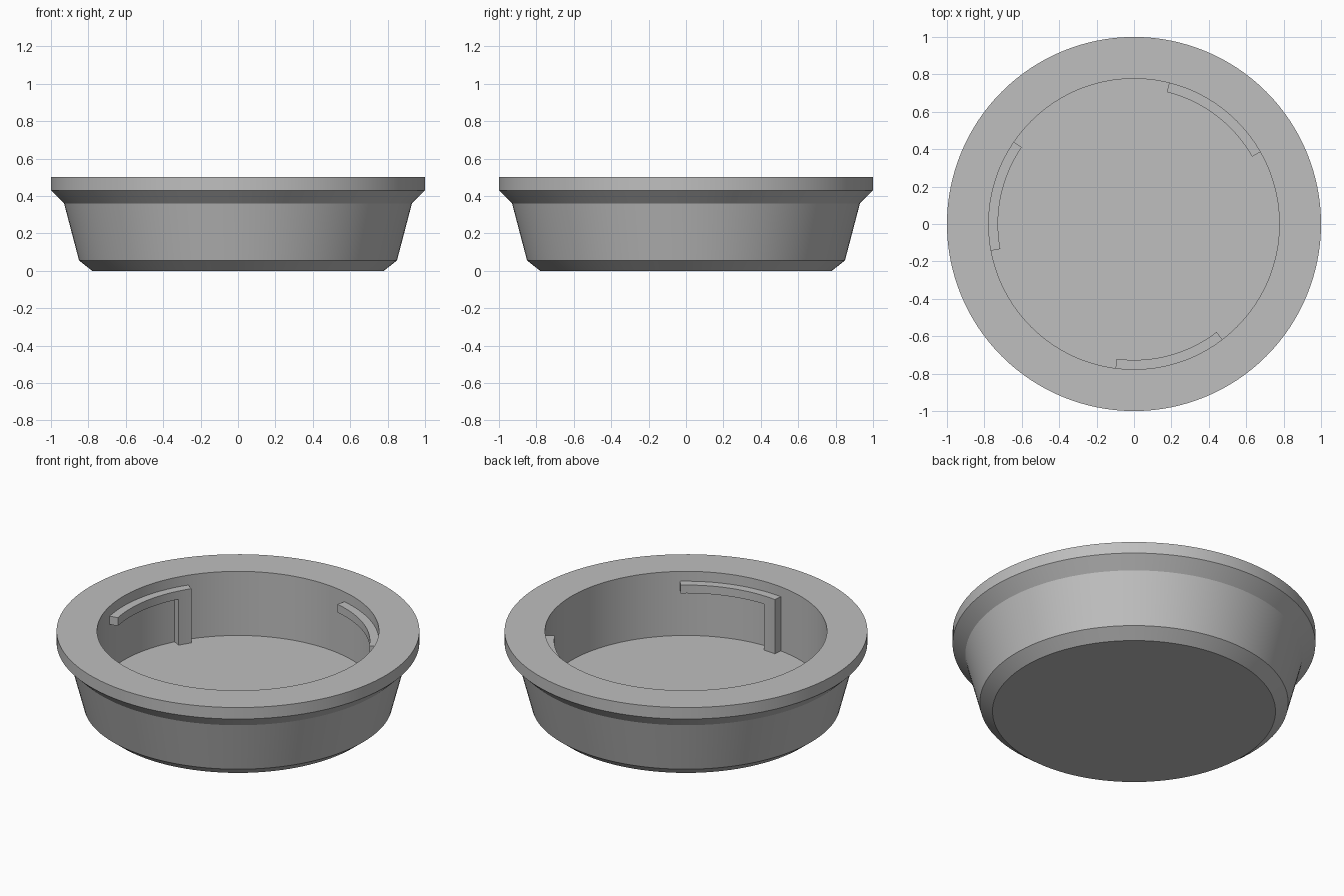
import bpy, bmesh
from math import radians, cos, sin, pi

if "Cube" in bpy.data.objects:
    bpy.data.objects.remove(bpy.data.objects["Cube"], do_unlink=True)

grey = bpy.data.materials.new("plain grey")
grey.use_nodes = True
grey.diffuse_color = (0.52, 0.52, 0.52, 1)
grey.node_tree.nodes["Principled BSDF"].inputs["Base Color"].default_value = grey.diffuse_color


def finish(bm, name):
    bmesh.ops.remove_doubles(bm, verts=bm.verts, dist=1e-5)
    bmesh.ops.recalc_face_normals(bm, faces=bm.faces)
    mesh = bpy.data.meshes.new(name)
    bm.to_mesh(mesh)
    bm.free()
    mesh.materials.append(grey)
    obj = bpy.data.objects.new(name, mesh)
    bpy.context.collection.objects.link(obj)
    bpy.ops.object.select_all(action='DESELECT')
    obj.select_set(True)
    bpy.context.view_layer.objects.active = obj
    bpy.ops.object.shade_smooth_by_angle(angle=radians(20))
    return obj


def lathe(name, profile, segments=128):
    """Turn a radius/height profile about the z axis."""
    bm = bmesh.new()
    verts = [bm.verts.new((r, 0, z)) for r, z in profile]
    edges = [bm.edges.new(pair) for pair in zip(verts, verts[1:])]
    bmesh.ops.spin(bm, geom=verts + edges, cent=(0, 0, 0), axis=(0, 0, 1),
                   angle=2 * pi, steps=segments)
    return finish(bm, name)


def arc_block(name, start, end, r_in, r_out, z_low, z_high, steps):
    """Sweep a rectangular section along an arc, angles in degrees."""
    bm = bmesh.new()
    corners = [(r_in, z_low), (r_out, z_low), (r_out, z_high), (r_in, z_high)]
    rings = []
    for i in range(steps + 1):
        a = radians(start + (end - start) * i / steps)
        rings.append([bm.verts.new((r * cos(a), r * sin(a), z)) for r, z in corners])
    for a, b in zip(rings, rings[1:]):
        for k in range(4):
            n = (k + 1) % 4
            bm.faces.new((a[k], a[n], b[n], b[k]))
    bm.faces.new(rings[0])
    bm.faces.new(rings[-1])
    return finish(bm, name)


# Round cup with chamfered foot, tapered wall and wide flange
FLOOR = 0.11
lathe("cup_body", [(0, 0), (0.78, 0), (0.85, 0.055), (0.93, 0.36), (1, 0.43), (1, 0.5),
                   (0.777, 0.5), (0.777, FLOOR), (0, FLOOR)])

# Three locking ribs: a curved ledge with a post down to the floor at one end
for i, (start, end) in enumerate([(29.7, 76), (145.7, 190.6), (262.7, 307.4)], 1):
    arc_block(f"locking_ledge_{i}", start, end, 0.727, 0.782, 0.39, 0.44, 16)
    arc_block(f"locking_post_{i}", start, start + 6, 0.727, 0.782, FLOOR - 0.01, 0.39, 3)
